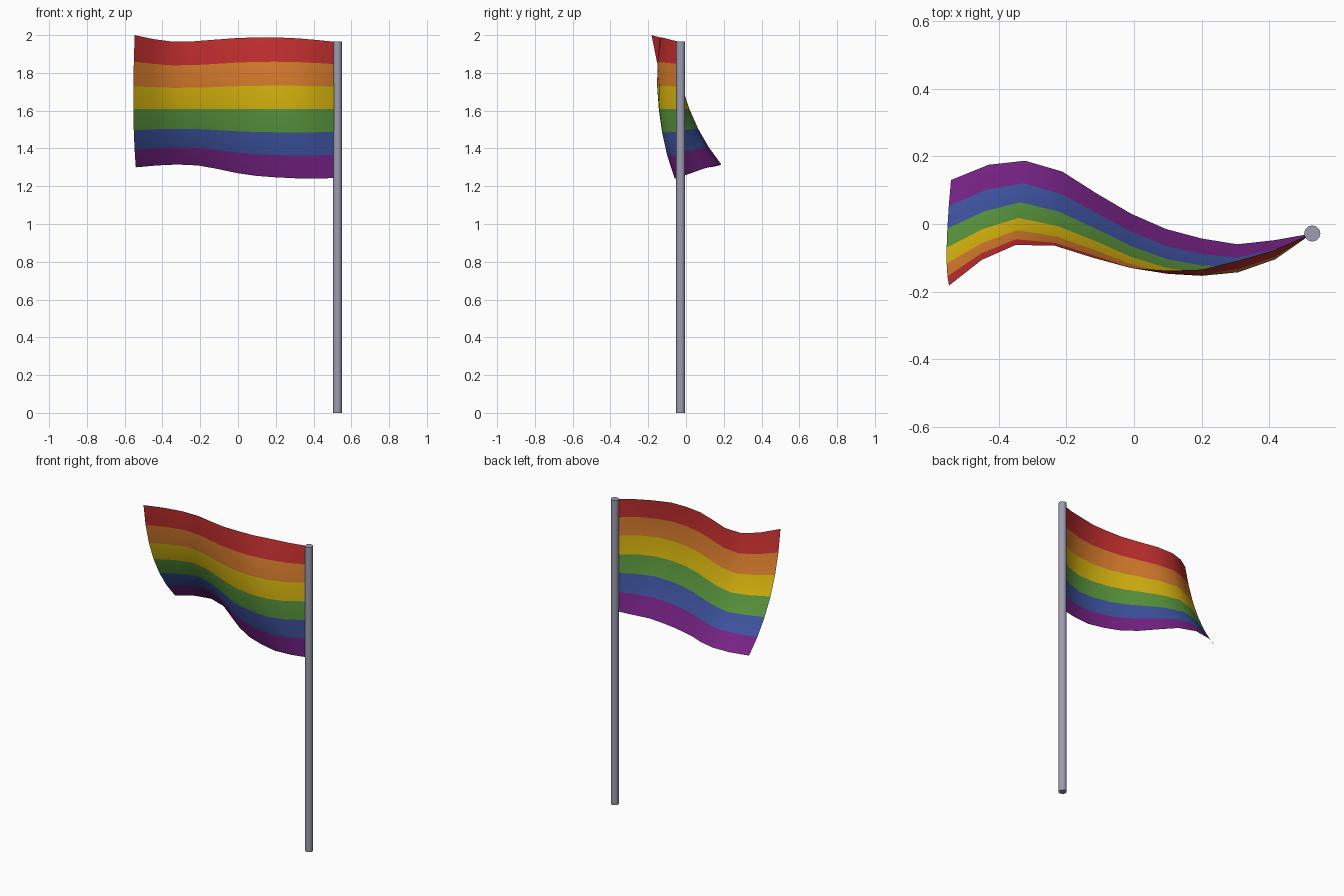
import bpy, bmesh

if "Cube" in bpy.data.objects:
    bpy.data.objects.remove(bpy.data.objects["Cube"])


def material(name, rgb):
    # sRGB 0-255 to linear
    m = bpy.data.materials.new(name)
    m.diffuse_color = [((c / 255 + 0.055) / 1.055) ** 2.4 for c in rgb] + [1]
    m.use_nodes = True
    m.node_tree.nodes["Principled BSDF"].inputs["Base Color"].default_value = m.diffuse_color
    return m


def finish(bm, name, mats):
    me = bpy.data.meshes.new(name)
    bm.to_mesh(me)
    bm.free()
    ob = bpy.data.objects.new(name, me)
    bpy.context.collection.objects.link(ob)
    for m in mats:
        me.materials.append(m)
    return ob


STRIPES = [material(n, c) for n, c in (
    ("red", (200, 48, 48)), ("orange", (222, 128, 46)), ("yellow", (222, 186, 15)),
    ("green", (92, 154, 64)), ("blue", (64, 86, 165)), ("purple", (122, 36, 138)))]
POLE = material("pole grey", (156, 156, 176))
PX, PY = 0.527, -0.028

# Pole
bm = bmesh.new()
bmesh.ops.create_cone(bm, cap_ends=True, segments=12, radius1=0.024, radius2=0.024, depth=1.966)
bmesh.ops.translate(bm, verts=bm.verts, vec=(PX, PY, 0.983))
pole = finish(bm, "pole", [POLE])

# Waving flag: per column, the (x top, x bottom), y and z at top / middle / bottom
COLUMNS = [
    ((-.547, -.541), (-.182, -.070, .130), (2.000, 1.608, 1.300)),
    ((-.450, -.430), (-.106, -.015, .175), (1.979, 1.609, 1.310)),
    ((-.350, -.322), (-.062, .018, .187), (1.966, 1.609, 1.315)),
    ((-.235, -.212), (-.064, -.006, .155), (1.967, 1.609, 1.310)),
    ((-.120, -.110), (-.100, -.050, .090), (1.976, 1.608, 1.292)),
    ((-.010, -.008), (-.130, -.097, .030), (1.984, 1.608, 1.270)),
    ((.100, .095), (-.138, -.130, -.015), (1.988, 1.608, 1.255)),
    ((.200, .200), (-.135, -.144, -.043), (1.988, 1.608, 1.247)),
    ((.310, .305), (-.108, -.141, -.060), (1.983, 1.608, 1.242)),
    ((.420, .415), (-.076, -.104, -.048), (1.974, 1.608, 1.240)),
    ((PX, PX), (PY, PY, PY), (1.963, 1.608, 1.244)),
]


def bend(p, t):
    # quadratic through the values at t = 0, 0.5 and 1
    a, b, c = p
    return a * (1 - t) * (1 - 2 * t) + b * 4 * t * (1 - t) + c * t * (2 * t - 1)


bm = bmesh.new()
grid = []
for i, (xs, ys, zs) in enumerate(COLUMNS):
    col = []
    for r in range(7):
        t = r / 6
        x = xs[0] + (xs[1] - xs[0]) * t
        x -= 0.04 * t * (1 - t) * max(0, 1 - i / 4)  # free edge bows outward
        col.append(bm.verts.new((x, bend(ys, t), bend(zs, t))))
    grid.append(col)
for a, b in zip(grid, grid[1:]):
    for r in range(6):
        f = bm.faces.new((a[r], b[r], b[r + 1], a[r + 1]))
        f.material_index = r  # one stripe per row
flag = finish(bm, "flag", STRIPES)

# Smooth shading
for ob, angle in ((pole, 0.8), (flag, 1.2)):
    bpy.ops.object.select_all(action='DESELECT')
    ob.select_set(True)
    bpy.context.view_layer.objects.active = ob
    bpy.ops.object.shade_smooth_by_angle(angle=angle)
